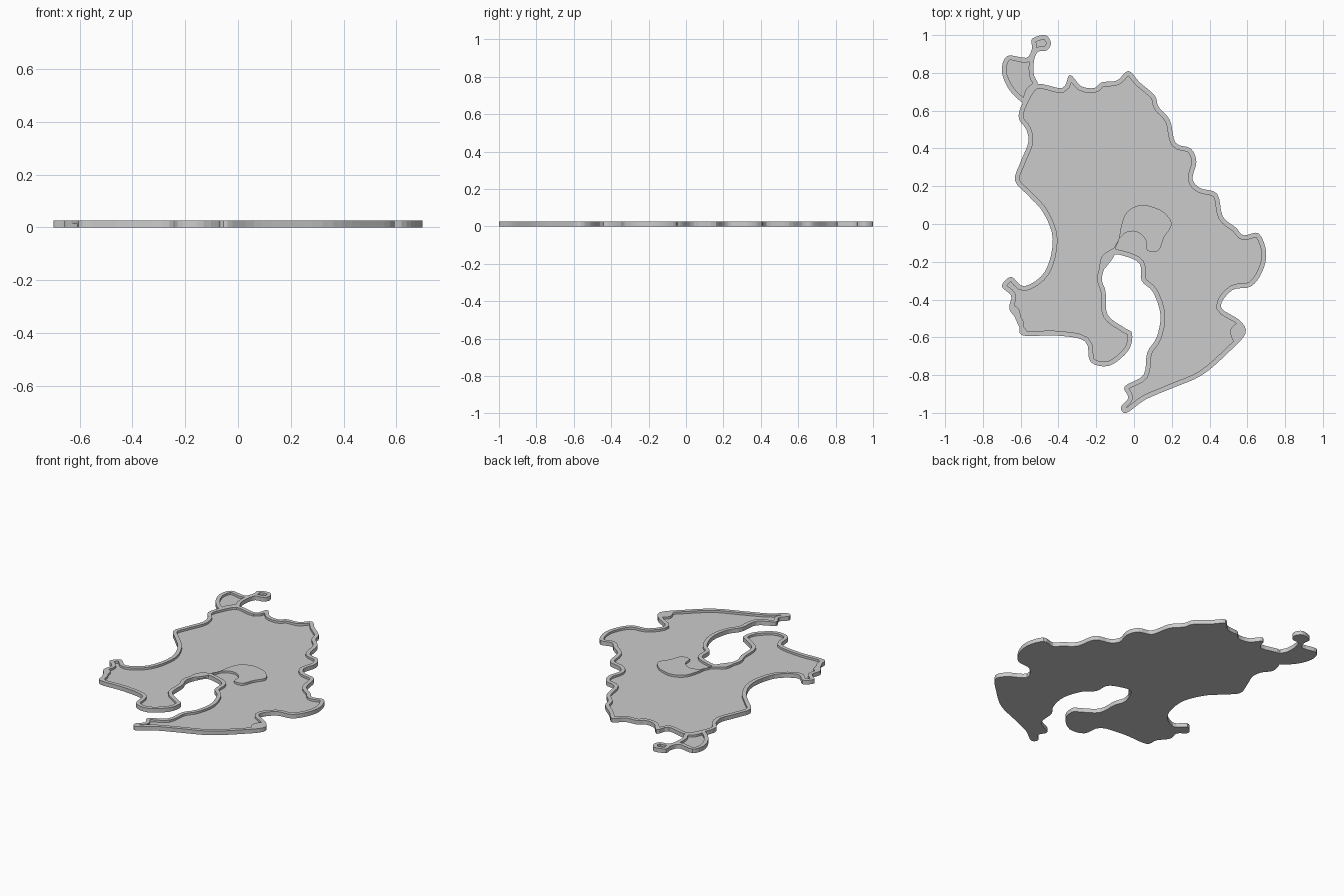
import bpy
import bmesh
from mathutils import Vector

if "Cube" in bpy.data.objects:
    bpy.data.objects.remove(bpy.data.objects["Cube"], do_unlink=True)

TOP = 0.027
FLOOR = 0.013
RIM = 0.025

# Single stone grey for every part
grey = bpy.data.materials.new("light_grey")
grey.use_nodes = True
grey.diffuse_color = (0.6, 0.6, 0.6, 1)
grey.node_tree.nodes["Principled BSDF"].inputs["Base Color"].default_value = grey.diffuse_color


def smooth_loop(points, steps=4):
    """Closed Catmull-Rom loop through the points, wound anticlockwise."""
    pts = [Vector(p) for p in points]
    count = len(pts)
    loop = []
    for i in range(count):
        a, b, c, d = (pts[(i + k) % count] for k in (-1, 0, 1, 2))
        for s in range(steps):
            t = s / steps
            loop.append(0.5 * (2 * b + (c - a) * t
                               + (2 * a - 5 * b + 4 * c - d) * t ** 2
                               + (3 * b - a - 3 * c + d) * t ** 3))
    area = sum(p.cross(loop[i - 1]) for i, p in enumerate(loop))
    return loop[::-1] if area > 0 else loop


def inset_loop(loop, width):
    """Shift every point of an anticlockwise loop towards the inside."""
    result = []
    for i, p in enumerate(loop):
        along = (loop[(i + 1) % len(loop)] - loop[i - 1]).normalized()
        result.append(p + Vector((-along.y, along.x)) * width)
    return result


def ring(bm, loop, z):
    return [bm.verts.new((p.x, p.y, z)) for p in loop]


def bridge(bm, lower, upper):
    for i in range(len(lower)):
        bm.faces.new((lower[i - 1], lower[i], upper[i], upper[i - 1]))


def finish(bm, name):
    mesh = bpy.data.meshes.new(name)
    bm.to_mesh(mesh)
    bm.free()
    mesh.materials.append(grey)
    obj = bpy.data.objects.new(name, mesh)
    bpy.context.collection.objects.link(obj)
    return obj


def slab(name, loop, bottom, top):
    """Solid plate with straight walls."""
    bm = bmesh.new()
    low, high = ring(bm, loop, bottom), ring(bm, loop, top)
    bridge(bm, low, high)
    bm.faces.new(low[::-1])
    bm.faces.new(high)
    return finish(bm, name)


def rim(name, loop):
    """Raised border that follows the edge of a plate."""
    bm = bmesh.new()
    inner = inset_loop(loop, RIM)
    outer_low, outer_high = ring(bm, loop, FLOOR), ring(bm, loop, TOP)
    inner_high, inner_low = ring(bm, inner, TOP), ring(bm, inner, FLOOR)
    bridge(bm, outer_low, outer_high)
    bridge(bm, outer_high, inner_high)
    bridge(bm, inner_high, inner_low)
    return finish(bm, name)


# Shorelines, clockwise from the north
mainland = [
    (-.52, .74), (-.38, .72), (-.34, .79), (-.28, .73), (-.21, .72),
    (-.17, .75), (-.09, .76), (-.03, .81), (.03, .75), (.11, .68),
    (.13, .62), (.19, .55), (.22, .43), (.3, .4), (.33, .33), (.31, .24),
    (.35, .19), (.44, .16), (.47, .04), (.54, -.02), (.58, -.06),
    (.66, -.05), (.7, -.15), (.68, -.25), (.62, -.33), (.52, -.35),
    (.46, -.44), (.56, -.51), (.59, -.58), (.5, -.68), (.36, -.8),
    (.2, -.87), (.06, -.93), (-.04, -1), (-.07, -.97), (-.03, -.92),
    (-.05, -.86), (.05, -.8), (.07, -.68), (.12, -.6), (.14, -.48),
    (.1, -.36), (.04, -.3), (.03, -.21), (-.05, -.17), (-.12, -.17),
    (-.17, -.28), (-.15, -.36), (-.14, -.48), (-.05, -.55), (-.01, -.58),
    (-.03, -.67), (-.13, -.75), (-.23, -.73), (-.26, -.62), (-.42, -.59),
    (-.59, -.59), (-.61, -.52), (-.66, -.45), (-.65, -.38), (-.7, -.33),
    (-.65, -.28), (-.58, -.33), (-.47, -.25), (-.43, -.08), (-.48, .06),
    (-.56, .15), (-.63, .23), (-.6, .33), (-.56, .43), (-.57, .5),
    (-.61, .56), (-.59, .64),
]
peninsula = [
    (-.47, 1), (-.44, .96), (-.46, .92), (-.51, .91), (-.53, .86),
    (-.53, .79), (-.51, .74), (-.55, .7), (-.58, .64), (-.66, .71),
    (-.7, .81), (-.67, .89), (-.57, .88), (-.54, .93), (-.54, .98),
]
for part, shore in {"mainland": mainland, "peninsula": peninsula}.items():
    outline = smooth_loop(shore)
    slab(part + "_base", outline, 0, FLOOR)
    rim(part + "_rim", outline)

# Raised hook-shaped ground at the head of the inlet, and two thick corners
raised = {
    "inlet_hook": [
        (-.18, -.25), (-.17, -.17), (-.09, -.11), (-.07, -.02), (-.04, .06),
        (.03, .1), (.1, .09), (.16, .06), (.2, 0), (.16, -.07), (.13, -.14),
        (.07, -.14), (.06, -.08), (.01, -.04), (-.05, -.05), (-.09, -.1),
        (-.1, -.16), (-.15, -.23),
    ],
    "east_corner": [(.51, -.56), (.56, -.52), (.58, -.58), (.53, -.62)],
    "west_corner": [(-.65, -.44), (-.61, -.45), (-.59, -.53), (-.56, -.58), (-.59, -.58)],
}
for part, shore in raised.items():
    slab(part, smooth_loop(shore), FLOOR, TOP)
